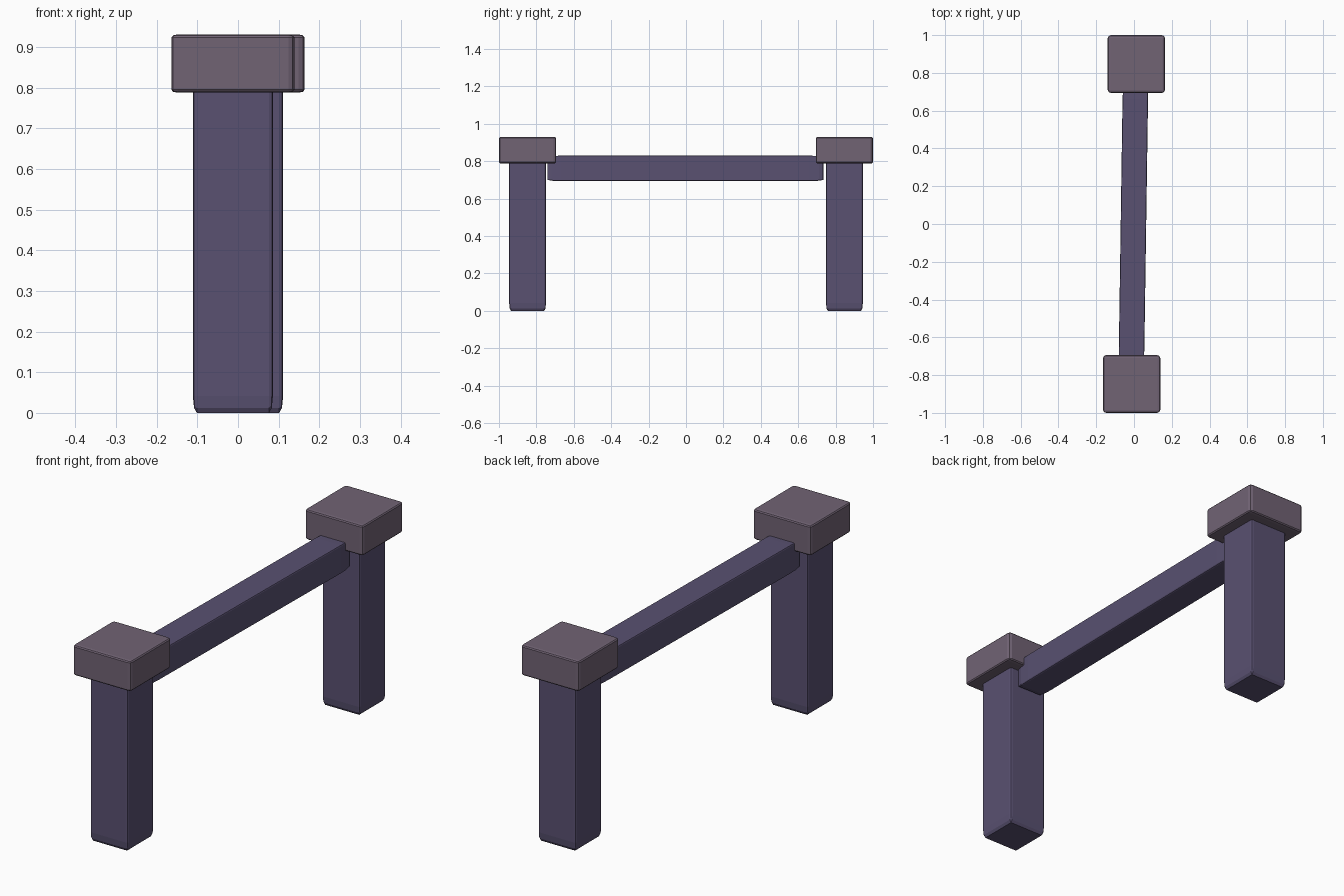
import bpy, bmesh, math
from mathutils import Matrix

if "Cube" in bpy.data.objects:
    bpy.data.objects.remove(bpy.data.objects["Cube"])


def material(name, color):
    m = bpy.data.materials.new(name)
    m.diffuse_color = (*color, 1)
    m.use_nodes = True
    m.node_tree.nodes["Principled BSDF"].inputs["Base Color"].default_value = m.diffuse_color
    return m


purple = material("dusty purple", (0.100, 0.082, 0.165))
mauve = material("greyed mauve", (0.165, 0.125, 0.175))


def block(name, center, size, mat, turn=0.0):
    """Softened cube whose bevel stretches with its proportions."""
    bm = bmesh.new()
    bmesh.ops.create_cube(bm, size=1)
    bmesh.ops.bevel(bm, geom=bm.edges[:], offset=0.05, segments=2,
                    profile=0.5, affect='EDGES')
    bmesh.ops.scale(bm, vec=size, verts=bm.verts)
    bmesh.ops.rotate(bm, matrix=Matrix.Rotation(turn, 3, 'Z'), verts=bm.verts)
    me = bpy.data.meshes.new(name)
    bm.to_mesh(me)
    bm.free()
    me.materials.append(mat)
    ob = bpy.data.objects.new(name, me)
    ob.location = center
    bpy.context.collection.objects.link(ob)
    return ob


# Posts and caps, one pair at each end, slightly offset sideways
for side, label in ((-1, "front"), (1, "back")):
    x, y = 0.0125 * side, 0.847 * side
    block(label + "_post", (x, y, 0.42), (0.197, 0.197, 0.84), purple)
    block(label + "_cap", (x, y, 0.859), (0.303, 0.305, 0.143), mauve)

# Rail joining the posts, turned to follow the offset
block("rail", (-0.003, -0.003, 0.762), (0.135, 1.475, 0.136), purple,
      -math.atan2(0.0125, 0.847))
